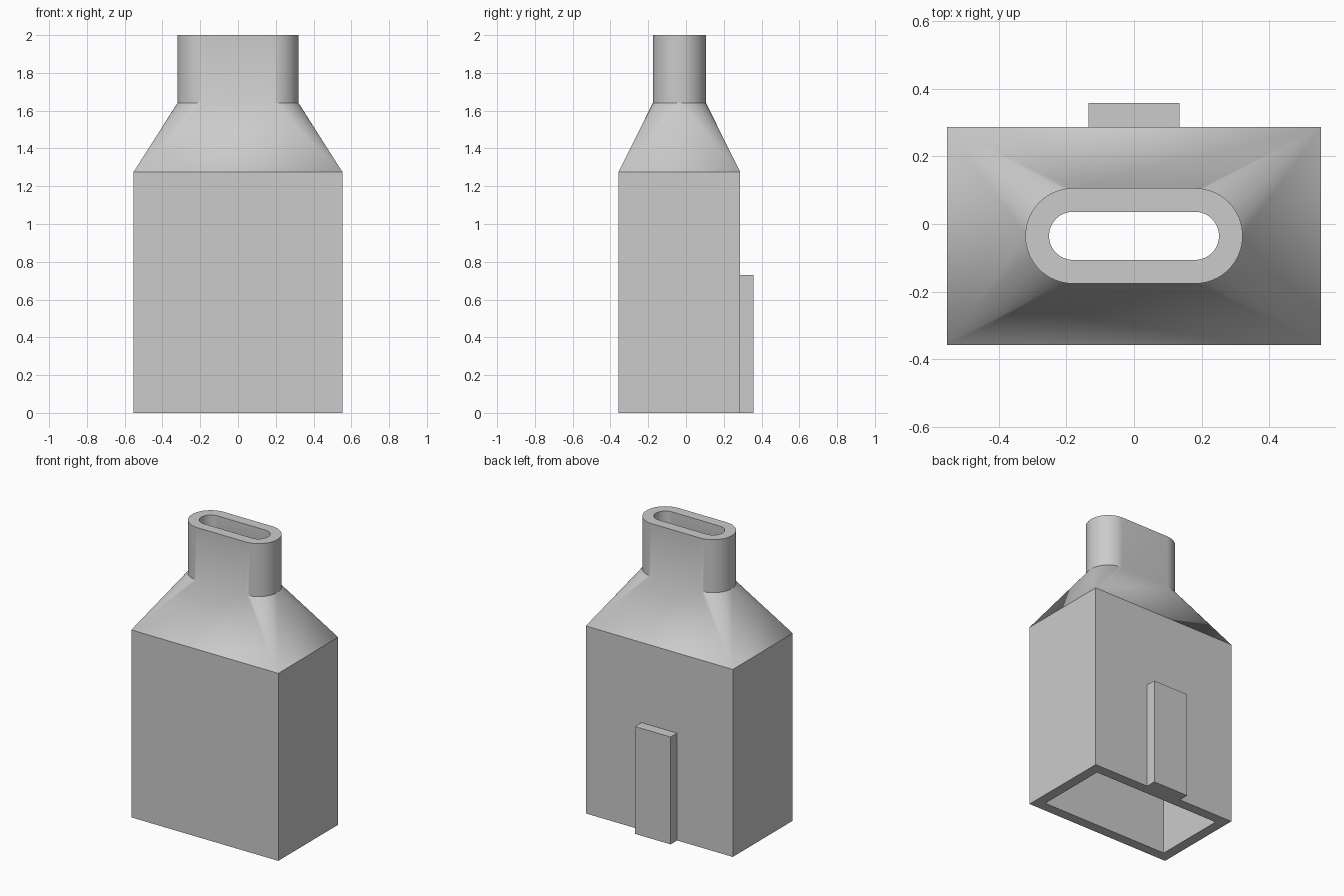
import bpy, bmesh
from math import sin, cos, pi

cube = bpy.data.objects.get("Cube")
if cube:
    bpy.data.objects.remove(cube)

grey = bpy.data.materials.new("light grey")
grey.use_nodes = True
COLOUR = (0.6, 0.6, 0.6, 1)
grey.diffuse_color = COLOUR
grey.node_tree.nodes["Principled BSDF"].inputs["Base Color"].default_value = COLOUR

CY = -0.035          # shared centre of body and neck in y
WALL = 0.07
SHOULDER, NECK, TOP = 1.275, 1.64, 2.0
STEPS = 16           # segments per quarter round


def ring(bm, hx, hy, radius, z):
    """Rounded rectangle; radius 0 stacks the arc points on the corners."""
    verts = []
    for q, (sx, sy) in enumerate([(1, 1), (-1, 1), (-1, -1), (1, -1)]):
        for i in range(STEPS + 1):
            a = (q + i / STEPS) * pi / 2
            verts.append(bm.verts.new((sx * (hx - radius) + radius * cos(a),
                                       CY + sy * (hy - radius) + radius * sin(a), z)))
    return verts


def finish(bm, name):
    mesh = bpy.data.meshes.new(name)
    bm.to_mesh(mesh)
    bm.free()
    mesh.materials.append(grey)
    obj = bpy.data.objects.new(name, mesh)
    bpy.context.collection.objects.link(obj)
    return obj


# Hollow duct: outer skin upward, then inner skin back down, closed at both rims
bm = bmesh.new()
outer = [(0.553, 0.322, 0, z) for z in (0, SHOULDER)]
outer += [(0.321, 0.141, 0.141, z) for z in (NECK, TOP)]
inner = [(hx - WALL, hy - WALL, max(r - WALL, 0), z) for hx, hy, r, z in reversed(outer)]
rings = [ring(bm, *spec) for spec in outer + inner]
for a, b in zip(rings, rings[1:] + rings[:1]):
    for i in range(len(a)):
        j = (i + 1) % len(a)
        bm.faces.new((a[i], a[j], b[j], b[i]))
bmesh.ops.remove_doubles(bm, verts=bm.verts, dist=0.0005)
bmesh.ops.recalc_face_normals(bm, faces=bm.faces)
# Crisp crease where the box meets the tapered shoulder
for e in bm.edges:
    if all(abs(v.co.z - SHOULDER) < 0.001 for v in e.verts):
        e.smooth = False
duct = finish(bm, "hollow_duct_body")
bpy.ops.object.select_all(action='DESELECT')
duct.select_set(True)
bpy.context.view_layer.objects.active = duct
bpy.ops.object.shade_smooth_by_angle(angle=pi / 6, keep_sharp_edges=True)

# Flat tab on the back wall
bm = bmesh.new()
bmesh.ops.create_cube(bm, size=1)
bmesh.ops.scale(bm, vec=(0.268, 0.07, 0.73), verts=bm.verts)
bmesh.ops.translate(bm, vec=(0, 0.322, 0.365), verts=bm.verts)
finish(bm, "back_tab")
